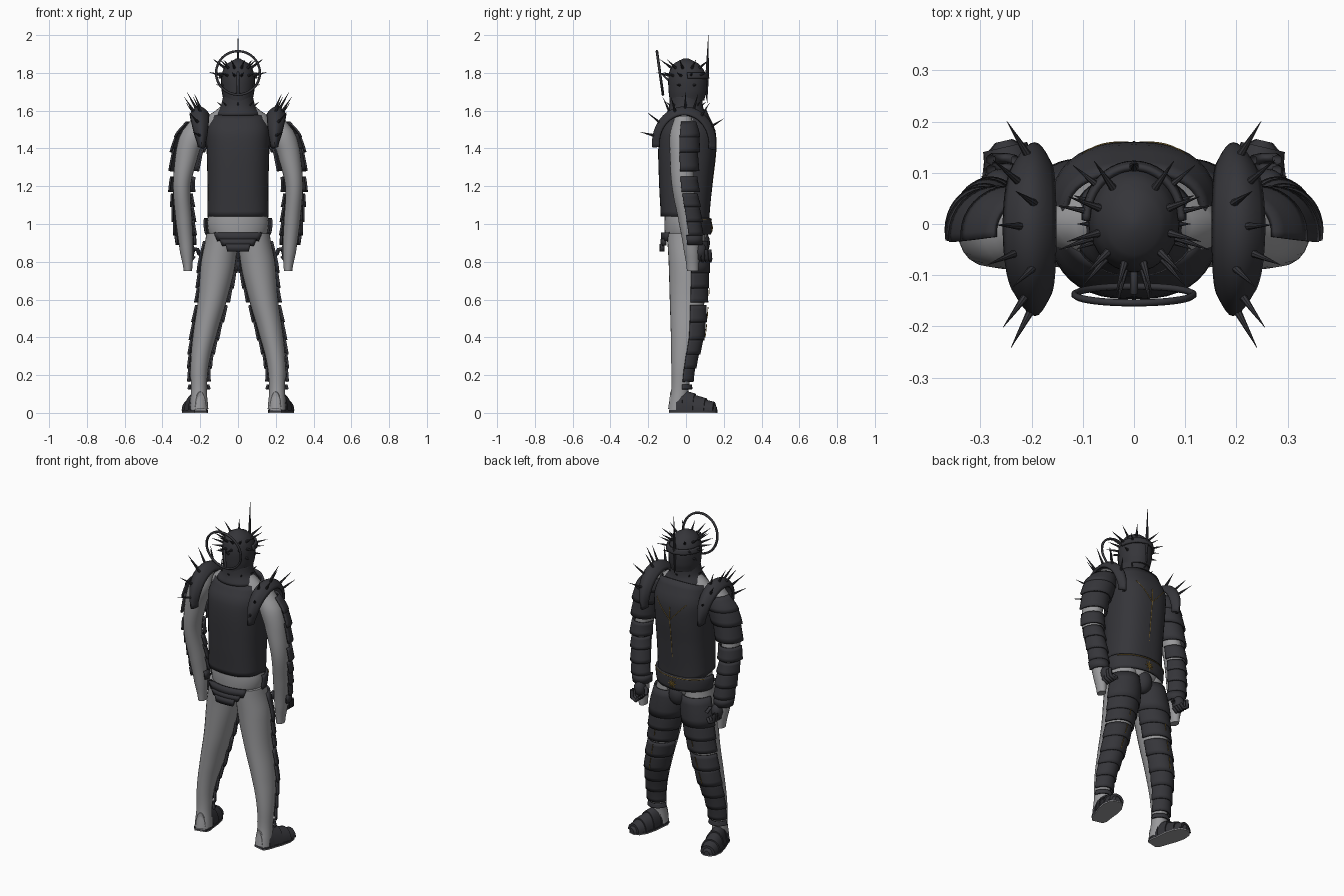
import bpy, bmesh, math
from mathutils import Vector, Matrix

if "Cube" in bpy.data.objects:
    bpy.data.objects.remove(bpy.data.objects["Cube"])


def material(name, rgb):
    m = bpy.data.materials.new(name)
    m.use_nodes = True
    m.diffuse_color = (*rgb, 1)
    m.node_tree.nodes["Principled BSDF"].inputs["Base Color"].default_value = (*rgb, 1)
    return m


GREY = material("grey_suit", (0.32, 0.32, 0.33))
DARK = material("charcoal_armour", (0.036, 0.036, 0.042))
GOLD = material("dull_gold", (0.24, 0.15, 0.03))


def finish(name, bm, mat, thick=0, angle=35):
    bmesh.ops.recalc_face_normals(bm, faces=bm.faces)
    me = bpy.data.meshes.new(name)
    bm.to_mesh(me)
    bm.free()
    me.materials.append(mat)
    ob = bpy.data.objects.new(name, me)
    bpy.context.collection.objects.link(ob)
    if thick:
        mod = ob.modifiers.new("thickness", "SOLIDIFY")
        mod.thickness, mod.offset = thick, 0
    bpy.ops.object.select_all(action="DESELECT")
    ob.select_set(True)
    bpy.context.view_layer.objects.active = ob
    bpy.ops.object.shade_smooth_by_angle(angle=math.radians(angle))
    return ob


def grid(name, rows, mat, closed=False, thick=0):
    """Skin a list of point rows; closed rows get end caps unless thickened."""
    bm = bmesh.new()
    vs = [[bm.verts.new(p) for p in row] for row in rows]
    n = len(vs[0])
    for a, b in zip(vs, vs[1:]):
        for i in range(n if closed else n - 1):
            j = (i + 1) % n
            bm.faces.new((a[i], a[j], b[j], b[i]))
    if closed and not thick:
        bm.faces.new(vs[0])
        bm.faces.new(vs[-1])
    return finish(name, bm, mat, thick)


def sample(table, z):
    """Smooth lookup of (centre x, centre y, radius x, radius y) at height z."""
    k = 0
    while k < len(table) - 2 and z > table[k + 1][0]:
        k += 1
    p = [table[max(0, min(len(table) - 1, k + d))] for d in (-1, 0, 1, 2)]
    t = (z - p[1][0]) / (p[2][0] - p[1][0])
    return [0.5 * (2*b + (c-a)*t + (2*a-5*b+4*c-d)*t*t + (3*b-a-3*c+d)*t**3)
            for a, b, c, d in zip(*[q[1:] for q in p])]


def ring(table, z, grow=0, start=0, end=360, n=28, s=1, power=2, hem=0):
    cx, cy, rx, ry = sample(table, z)
    pts = []
    count = n if end - start == 360 else n + 1
    for i in range(count):
        a = math.radians(start + (end - start) * i / n)
        c, q = math.cos(a), math.sin(a)
        x = math.copysign(abs(c) ** (2 / power), c)
        y = math.copysign(abs(q) ** (2 / power), q)
        pts.append((s * (cx + (rx + grow) * x), cy + (ry + grow) * y, z + hem * max(0, q)))
    return pts


def span(a, b, n):
    return [a + (b - a) * i / n for i in range(n + 1)]


def spike(name, base, tip, r=0.008, mat=DARK):
    base, tip = Vector(base), Vector(tip)
    d = tip - base
    bm = bmesh.new()
    m = Matrix.Translation((base + tip) / 2) @ d.to_track_quat("Z", "Y").to_matrix().to_4x4()
    bmesh.ops.create_cone(bm, cap_ends=True, segments=8, radius1=r, radius2=0.0005,
                          depth=d.length, matrix=m)
    return finish(name, bm, mat)


def blob(name, pos, size, mat, rot=None):
    bm = bmesh.new()
    m = Matrix.Translation(pos) @ (rot or Matrix()) @ Matrix.Diagonal((*size, 1))
    bmesh.ops.create_uvsphere(bm, u_segments=16, v_segments=10, radius=1, matrix=m)
    return finish(name, bm, mat)


def trim(name, pts, r=0.0022, mat=GOLD):
    cu = bpy.data.curves.new(name, "CURVE")
    cu.dimensions, cu.bevel_depth, cu.bevel_resolution = "3D", r, 1
    sp = cu.splines.new("POLY")
    sp.points.add(len(pts) - 1)
    for p, q in zip(sp.points, pts):
        p.co = (*q, 1)
    cu.materials.append(mat)
    ob = bpy.data.objects.new(name, cu)
    bpy.context.collection.objects.link(ob)


# Body profiles: height, centre x, centre y, radius x, radius y
TORSO = [(.86, 0, 0, .05, .07), (.92, 0, 0, .14, .108), (1.0, 0, 0, .163, .115),
         (1.08, 0, 0, .15, .11), (1.25, 0, 0, .14, .115), (1.42, 0, 0, .16, .125),
         (1.52, 0, 0, .17, .1), (1.58, 0, 0, .15, .075), (1.62, 0, 0, .09, .06), (1.68, 0, 0, .06, .06)]
LEG = [(.02, .205, -.04, .048, .055), (.12, .207, -.032, .042, .046), (.25, .203, -.02, .048, .058),
       (.4, .178, 0, .062, .08), (.6, .135, .006, .077, .092), (.8, .104, .008, .092, .1), (.95, .088, 0, .08, .1)]
ARM = [(.75, .265, .035, .022, .03), (.85, .272, .03, .035, .04), (1.0, .285, .015, .043, .052),
       (1.2, .297, -.015, .047, .06), (1.38, .268, -.022, .062, .064), (1.48, .235, -.02, .068, .066), (1.57, .2, -.015, .04, .045)]
CUIRASS = [(1.04, 0, -.006, .156, .122), (1.2, 0, -.002, .155, .134), (1.4, 0, .006, .16, .147),
           (1.5, 0, .01, .16, .138), (1.575, 0, .012, .135, .09)]
COLLAR = [(1.575, 0, 0, .12, .1), (1.62, 0, 0, .088, .085), (1.68, 0, 0, .074, .08)]
HELMET = [(1.655, 0, .005, .078, .092), (1.7, 0, .008, .086, .1), (1.77, 0, .008, .089, .102),
          (1.82, 0, .004, .077, .088), (1.855, 0, 0, .05, .058), (1.875, 0, 0, .012, .015)]

grid("torso", [ring(TORSO, z) for z in span(.86, 1.68, 32)], GREY, True)
grid("cuirass", [ring(CUIRASS, z, n=40, power=2.5, hem=-.04 * max(0, 1 - (z - 1.04) / .2)
     + .03 * max(0, (z - 1.5) / .075)) for z in span(1.04, 1.575, 20)], DARK, True, .012)
grid("collar", [ring(COLLAR, z) for z in span(1.575, 1.68, 8)], DARK, True, .01)
grid("helmet", [ring(HELMET, z) for z in span(1.655, 1.875, 20)], DARK, True)
grid("helmet_brow", [ring(HELMET, z, .008, 0, 180) for z in span(1.77, 1.8, 3)], DARK, False, .012)
trim("brow_trim", [(x, y, z + .008) for x, y, z in ring(HELMET, 1.765, .008, 30, 150)])
spike("face_ridge", (0, .108, 1.78), (0, .108, 1.65), .012)


# Gold lines laid on the breastplate
def chest(x, z):
    _, cy, rx, ry = sample(CUIRASS, z)
    return (x, cy + (ry + .006) * (1 - abs(x / rx) ** 2.5) ** .4, z)


trim("chest_line", [chest(0, z) for z in span(1.1, 1.46, 10)])
for s in (1, -1):
    trim("chest_branch", [chest(s * .1 * t, 1.38 + .11 * t) for t in span(0, 1, 8)])

# Helmet crest spike, rear halo and its bracket
spike("crest_spike", (0, .112, 1.78), (0, .118, 2.0), .01)
spike("crest_spike_root", (0, .112, 1.8), (0, .112, 1.64), .01)
tilt = Matrix.Translation((0, -.138, 1.8)) @ Matrix.Rotation(math.radians(8), 4, "X")
halo = [tilt @ Vector((.116 * math.cos(a), 0, .116 * math.sin(a))) for a in span(0, math.tau, 48)]
trim("halo", halo, .007, DARK)
trim("halo_bracket", [(0, -.08, 1.75), (0, -.135, 1.8), (0, -.122, 1.69)], .008, DARK)

# Belt, emblem, front guard and rear guard
grid("belt", [ring(TORSO, z, .014, -5, 185) for z in span(.945, 1.03, 5)], DARK, False, .012)
trim("belt_trim", [(x, y, z) for x, y, z in ring(TORSO, 1.022, .022, 25, 155)])
for k in range(8):
    a = k * math.tau / 8
    spike("belt_emblem_ray", (0, .136, .98), (.03 * math.cos(a), .136, .98 + .03 * math.sin(a)), .007, GOLD)
blob("front_guard", (0, .075, .9), (.055, .052, .07), DARK)
for k, (top, bottom, half) in enumerate([(.955, .91, .125), (.92, .885, .095), (.895, .855, .065)]):
    grid("rear_guard", [[(half * w * u, -.122 + 1.6 * (half * u) ** 2 - .004 * k, z)
         for u in span(-1, 1, 10)] for z, w in ((top, 1), (bottom, .85))], DARK, False, .02)

ARM_BANDS = [(1.46, 1.54, .014), (1.38, 1.48, .018), (1.28, 1.4, .014), (1.17, 1.25, .012),
             (1.09, 1.16, .008), (1.01, 1.1, .008), (.94, 1.02, .008)]
LEG_BANDS = [(.74, .91), (.66, .75), (.585, .67), (.48, .57), (.385, .49),
             (.31, .395), (.235, .32), (.165, .245), (.125, .15)]
FOOT = [(-.065, .03, .1), (-.04, .042, .11), (0, .045, .11), (.06, .052, .085),
        (.12, .052, .06), (.165, .038, .04), (.185, .015, .02)]

for s, side in ((1, "left"), (-1, "right")):
    grid(side + "_leg", [ring(LEG, z, s=s) for z in span(.02, .95, 32)], GREY, True)
    grid(side + "_arm", [ring(ARM, z, s=s, n=20) for z in span(.75, 1.57, 32)], GREY, True)

    # Overlapping plates on the front of the limbs, flared at the lower edge
    for lo, hi, g in ARM_BANDS:
        grid(side + "_arm_plate", [ring(ARM, z, g + .01 * (hi - z) / (hi - lo), -8, 172, 18, s)
             for z in span(lo, hi, 4)], DARK, False, .01)
    for lo, hi in LEG_BANDS:
        grid(side + "_leg_plate", [ring(LEG, z, .008 + .008 * (hi - z) / (hi - lo), 10, 172, 18, s)
             for z in span(lo, hi, 4)], DARK, False, .01)
    for lo, hi in ((.62, .66), (.4, .47), (.5, .56)):
        trim(side + "_leg_trim", [ring(LEG, z, .021, 60, 120, 4, s)[2] for z in span(lo, hi, 4)])

    # Foot turned outward: heel, stepped toe plates and sole
    turn = Matrix.Translation((s * .213, -.018, 0)) @ Matrix.Rotation(-s * math.radians(13), 4, "Z")

    def arch(y, w, h, grow=0):
        return [turn @ Vector(((w + grow) * math.cos(a), y, .012 + (h + grow) * math.sin(a)))
                for a in span(0, math.pi, 14)]

    grid(side + "_heel", [arch(*f) for f in FOOT[:3]], GREY, True)
    for k in range(2, 6):
        a, b = FOOT[k], FOOT[k + 1]
        grid(side + "_toe_plate", [arch(*a, .0), arch(b[0] + .008 * (k < 5), b[1], b[2], .006 * (k < 5))], DARK, True)
    grid(side + "_ankle_plate", [arch(-.025, .044, .1, .004), arch(.008, .046, .1, .005)], DARK, True)
    edge = [turn @ Vector((w * d, y, 0)) for d, rows in ((1.13, FOOT), (-1.13, FOOT[::-1])) for y, w, _ in rows]
    grid(side + "_sole", [[p + Vector((0, 0, h)) for p in edge] for h in (0, .005)], GREY, True)
    grid(side + "_sole_rim", [[p + Vector((0, 0, h)) for p in edge] for h in (.0051, .014)], DARK, True)

    # Gauntlet with curled fingers
    blob(side + "_gauntlet", (s * .262, .072, .86), (.034, .036, .045), DARK)
    grid(side + "_gauntlet_cuff", [ring(ARM, z, .012, -20, 200, 16, s) for z in (.89, .94)], DARK, False, .012)
    for k in range(4):
        y = .065 + .02 * k
        trim(side + "_finger", [(s * .28, y, .865), (s * .278, y + .004, .82), (s * .25, y + .004, .805),
                                (s * .232, y, .83)], .01, DARK)
    trim(side + "_thumb", [(s * .25, .06, .87), (s * .215, .075, .865), (s * .205, .095, .84)], .011, DARK)

    # Shoulder guard: an arched, rounded strip over the shoulder
    def guard(t, u, lift=0):
        w = max(.12, math.sin(math.pi * t)) ** .5
        a = math.radians(-12 + 200 * t)
        r = 1 - .2 * u * u + lift
        x = .2 + .047 * u * w + .012 * math.sin(math.pi * t) - .008
        return Vector((s * x, -.01 + .163 * r * math.cos(a), 1.43 + .185 * r * math.sin(a)))

    grid(side + "_shoulder_guard", [[guard(t, u) for u in span(-1, 1, 10)] for t in span(0, 1, 28)],
         DARK, False, .014)
    for t, u in ((.2, .2), (.33, .5), (.42, -.2), (.5, .35), (.6, .6), (.65, -.1), (.78, .3), (.9, .2)):
        base = guard(t, u)
        out = base - Vector((s * .17, -.01, 1.46))
        spike(side + "_shoulder_spike", base, base + out.normalized() * .075 + Vector((s * .025, 0, .015)))

    # Spikes around the helmet in two tiers
    for z, lift, length, angles in ((1.785, .25, .075, (40, 10, -20, -50, -78)),
                                    (1.825, .7, .08, (55, 20, -15, -45, -75)),
                                    (1.735, .05, .04, (20, -25))):
        _, cy, rx, ry = sample(HELMET, z)
        for deg in angles:
            c, q = math.cos(math.radians(deg)), math.sin(math.radians(deg))
            base = Vector((s * rx * .95 * c, cy + ry * .95 * q, z))
            spike(side + "_helmet_spike", base, base + Vector((s * c, q, lift)).normalized() * length)

# Studs around the collar
for deg in range(0, 360, 45):
    c, q = math.cos(math.radians(deg)), math.sin(math.radians(deg))
    spike("collar_stud", (.085 * c, .08 * q, 1.625), (.11 * c, .105 * q, 1.645), .006)
